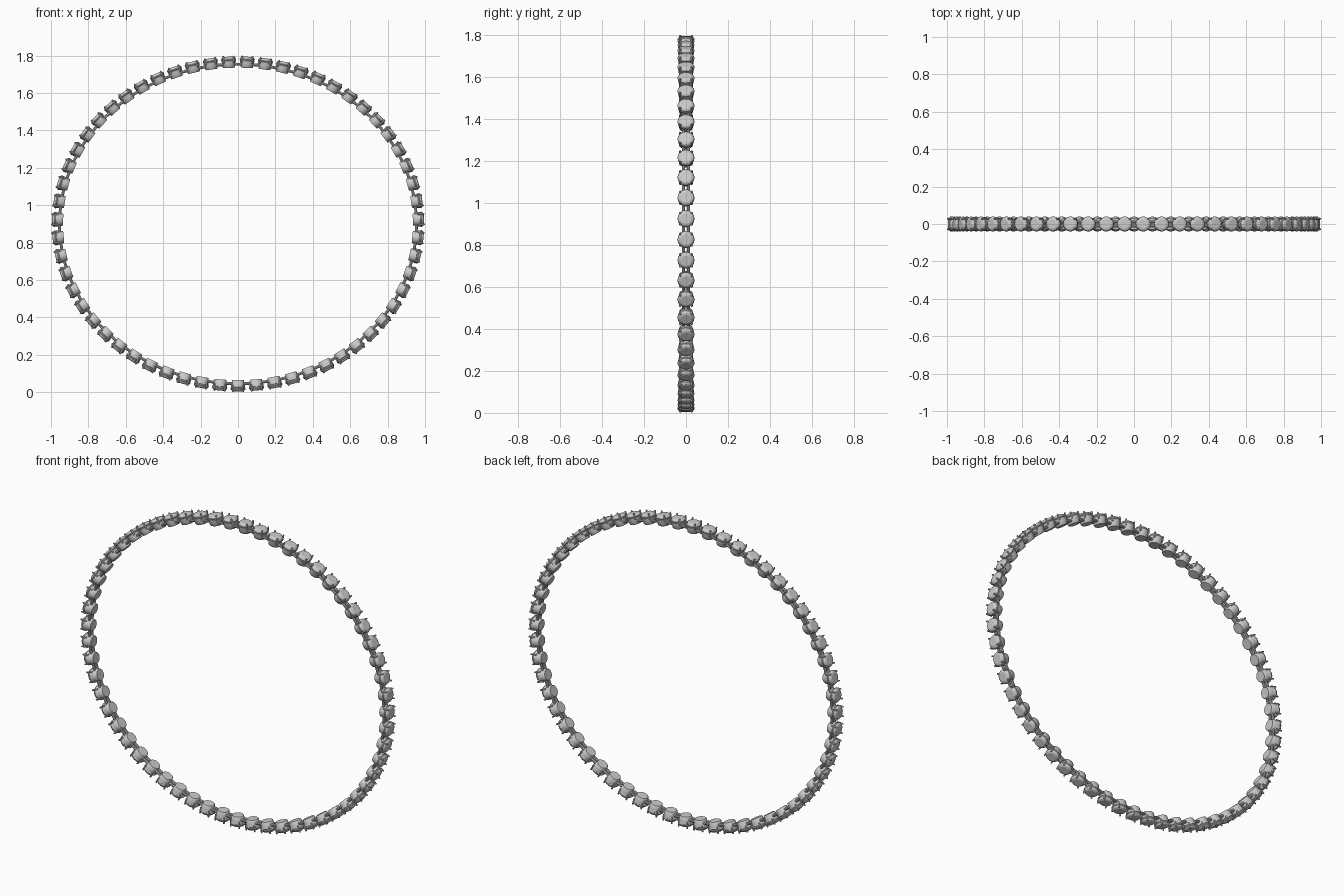
import bpy, bmesh, math
from mathutils import Matrix, Vector

if "Cube" in bpy.data.objects:
    bpy.data.objects.remove(bpy.data.objects["Cube"])

A, B, CZ, COUNT = 0.957, 0.857, 0.9, 59


def frame(t):
    """Matrix with local z along the outward normal of the oval."""
    p = Vector((A * math.cos(t), 0, CZ + B * math.sin(t)))
    n = Vector((math.cos(t) / A, 0, math.sin(t) / B)).normalized()
    y = Vector((0, 1, 0))
    x = y.cross(n)
    m = Matrix((x, y, n)).transposed().to_4x4()
    m.translation = p
    return m


def even_angles(count):
    """Angles at equal arc length, starting at the bottom."""
    steps, start = 6000, -math.pi / 2
    lengths = [0.0]
    for i in range(steps):
        t = start + (i + 0.5) * math.tau / steps
        lengths.append(lengths[-1] + math.hypot(A * math.sin(t), B * math.cos(t)))
    out, i = [], 0
    for k in range(count):
        while lengths[i] < lengths[-1] * k / count:
            i += 1
        out.append(start + i * math.tau / steps)
    return out


FRAMES = [frame(t) for t in even_angles(COUNT)]


def lathe(bm, profile, mat, sides):
    """Closed turned shape from (radius, height) points."""
    rings = [[bm.verts.new(mat @ Vector((r * math.cos(a), r * math.sin(a), h)))
              for a in (math.tau * i / sides for i in range(sides))]
             for r, h in profile]
    for lo, hi in zip(rings, rings[1:]):
        for i in range(sides):
            j = (i + 1) % sides
            bm.faces.new((lo[i], lo[j], hi[j], hi[i]))
    bm.faces.new(rings[0][::-1])
    bm.faces.new(rings[-1])


def finish(name, bm, smooth=True):
    me = bpy.data.meshes.new(name)
    bmesh.ops.recalc_face_normals(bm, faces=bm.faces)
    bm.to_mesh(me)
    bm.free()
    ob = bpy.data.objects.new(name, me)
    bpy.context.collection.objects.link(ob)
    if smooth:
        bpy.ops.object.select_all(action='DESELECT')
        ob.select_set(True)
        bpy.context.view_layer.objects.active = ob
        bpy.ops.object.shade_smooth_by_angle(angle=math.radians(35))


# Tapered setting cups
bm = bmesh.new()
for m in FRAMES:
    lathe(bm, [(0.030, -0.022), (0.032, -0.020), (0.036, 0.0),
               (0.039, 0.016), (0.037, 0.018)], m, 24)
finish("setting_cups", bm)

# Faceted stones
bm = bmesh.new()
for m in FRAMES:
    lathe(bm, [(0.034, 0.014), (0.0405, 0.021), (0.0405, 0.025),
               (0.034, 0.034), (0.025, 0.038)], m, 16)
finish("stones", bm, False)

# Four prongs around each stone
bm = bmesh.new()
for m in FRAMES:
    for k in range(4):
        a = math.pi / 4 + k * math.pi / 2
        spot = Matrix.Rotation(a, 4, 'Z') @ Matrix.Translation((0.039, 0, 0))
        lathe(bm, [(0.004, 0.004), (0.005, 0.020), (0.005, 0.038), (0.003, 0.042)],
              m @ spot, 8)
finish("prongs", bm)

# Twin oval rails joining the settings
for name, y in (("front_rail", -0.012), ("back_rail", 0.012)):
    bm = bmesh.new()
    rings = []
    for i in range(180):
        m = frame(math.tau * i / 180)
        rings.append([bm.verts.new(m @ Vector((0, y + 0.008 * math.cos(a), -0.003 + 0.008 * math.sin(a))))
                      for a in (math.tau * k / 10 for k in range(10))])
    for i in range(180):
        lo, hi = rings[i], rings[(i + 1) % 180]
        for k in range(10):
            j = (k + 1) % 10
            bm.faces.new((lo[k], lo[j], hi[j], hi[k]))
    finish(name, bm)
